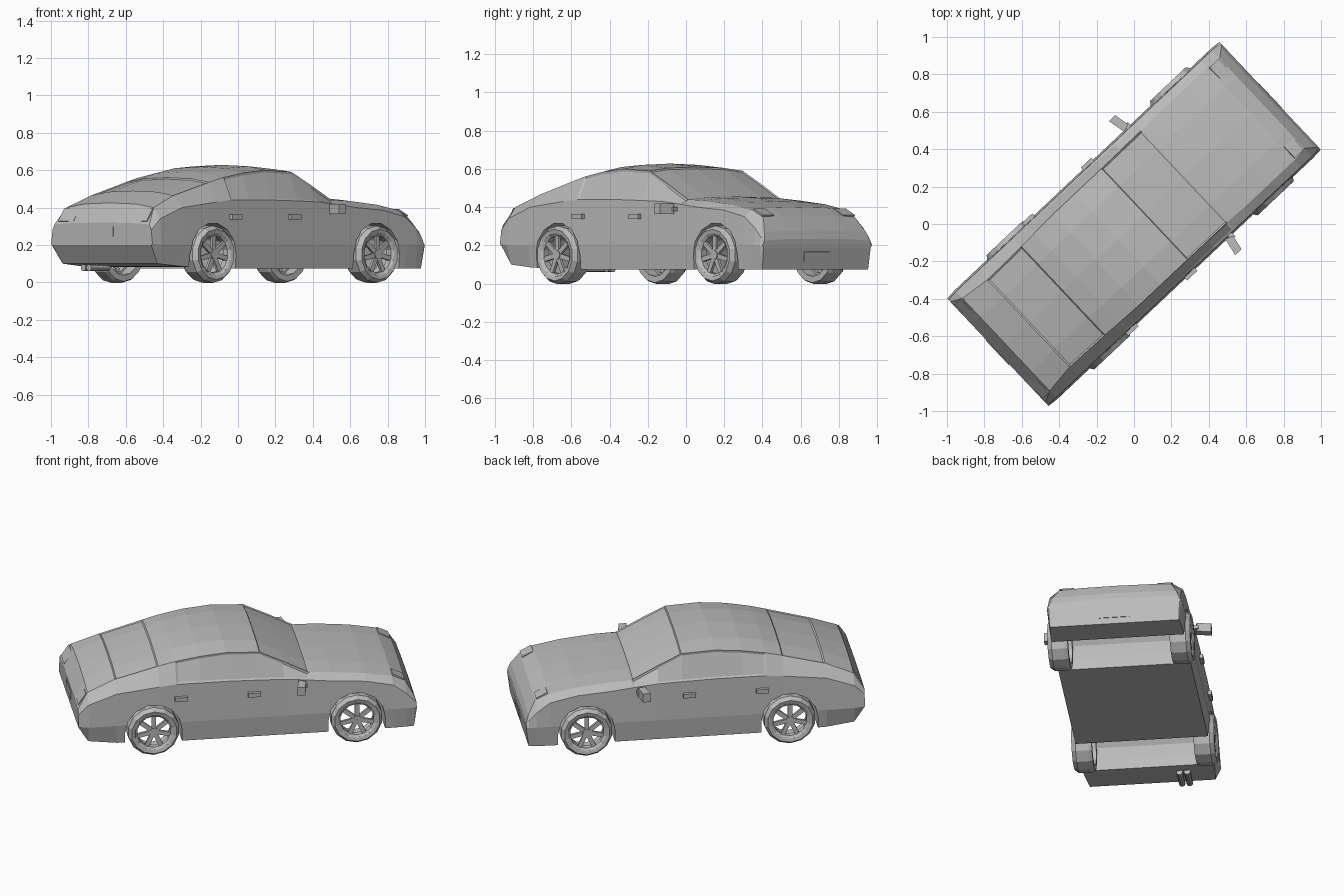
import bpy, bmesh
from math import sin, cos, pi, radians
from mathutils import Matrix, Vector

if "Cube" in bpy.data.objects:
    bpy.data.objects.remove(bpy.data.objects["Cube"])

HEADING = Matrix.Rotation(radians(43.3), 4, 'Z')   # the car is parked diagonally
AXLES = (0.645, -0.556)
WHEEL_R = 0.15

paint = bpy.data.materials.new("plain_grey")
paint.use_nodes = True
grey = (0.5, 0.5, 0.5, 1)
paint.diffuse_color = grey
paint.node_tree.nodes["Principled BSDF"].inputs["Base Color"].default_value = grey


def finish(name, bm):
    """Turn a bmesh built along the x axis into a finished object."""
    bmesh.ops.recalc_face_normals(bm, faces=bm.faces)
    mesh = bpy.data.meshes.new(name)
    bm.to_mesh(mesh)
    bm.free()
    mesh.transform(HEADING)
    mesh.materials.append(paint)
    ob = bpy.data.objects.new(name, mesh)
    bpy.context.scene.collection.objects.link(ob)
    return ob


def add_box(bm, loc, size, pitch=0, yaw=0, taper=1):
    made = bmesh.ops.create_cube(bm, size=1)["verts"]
    for v in made:
        if v.co.x > 0:
            v.co.y *= taper
    turn = Matrix.Rotation(yaw, 4, 'Z') @ Matrix.Rotation(pitch, 4, 'Y')
    bmesh.ops.transform(bm, verts=made, matrix=Matrix.Translation(loc) @ turn
                        @ Matrix.Diagonal((*size, 1)))


def box(name, loc, size, **turns):
    bm = bmesh.new()
    add_box(bm, loc, size, **turns)
    return finish(name, bm)


def bridge(bm, rings, close_rings=False):
    """Skin a list of vertex rings; returns faces keyed by (ring, column)."""
    faces, count = {}, len(rings[0])
    for i in range(len(rings) if close_rings else len(rings) - 1):
        a, b = rings[i], rings[(i + 1) % len(rings)]
        for j in range(count):
            k = (j + 1) % count
            faces[i, j] = bm.faces.new((a[j], a[k], b[k], b[j]))
    return faces


# Body stations, nose to tail:
# x, floor z, floor half width, half width, belt z, roof half width, roof edge z, centre z
STATIONS = [
    (1.0, .19, .385, .395, .21, .38, .225, .235),
    (.985, .075, .38, .397, .24, .365, .27, .28),
    (.94, .075, .385, .4, .29, .33, .345, .355),
    (.86, .075, .39, .4, .35, .34, .385, .4),
    (.7, .075, .39, .4, .385, .34, .415, .43),
    (.5, .075, .39, .4, .4, .34, .435, .45),
    (.372, .075, .39, .4, .415, .335, .44, .457),
    (.22, .075, .39, .4, .43, .335, .52, .536),
    (.077, .075, .39, .4, .435, .335, .59, .61),
    (-.12, .075, .39, .4, .44, .335, .6, .628),
    (-.28, .075, .39, .4, .44, .335, .585, .618),
    (-.42, .075, .39, .4, .44, .33, .56, .59),
    (-.52, .075, .39, .4, .43, .325, .535, .56),
    (-.775, .085, .385, .4, .4, .32, .465, .49),
    (-.94, .1, .37, .4, .34, .34, .4, .425),
    (-1.0, .2, .385, .395, .28, .37, .31, .32),
]


def section(bm, x, floor, w_floor, w, belt, w_roof, roof, top):
    half = [(0, floor), (w_floor, floor), (w, max(.2, floor + .005)), (w - .01, belt),
            (w_roof, roof), (w_roof * .6, roof + .75 * (top - roof)), (0, top)]
    ring = half + [(-y, z) for y, z in half[-2:0:-1]]
    return [bm.verts.new((x, y, z)) for y, z in ring]


bm = bmesh.new()
rings = [section(bm, *s) for s in STATIONS]
skin = bridge(bm, rings)
bm.faces.new(rings[0])
bm.faces.new(rings[-1])
bmesh.ops.recalc_face_normals(bm, faces=bm.faces)
xs = [s[0] for s in STATIONS]


def set_in_glass(front, rear, columns, border):
    rows = range(xs.index(front), xs.index(rear))
    bmesh.ops.inset_region(bm, faces=[skin[i, j] for i in rows for j in columns],
                           thickness=border, depth=-.006, use_even_offset=True)


# Windscreen, rear window and both side windows
set_in_glass(.372, .077, range(4, 8), .008)
set_in_glass(-.52, -.775, range(4, 8), .008)
for column in (3, 8):
    set_in_glass(.372, -.42, [column], .012)
body = finish("body_shell", bm)

# Wheel wells run across the full width
for axle in AXLES:
    arch = [(axle + .168 * cos(pi * k / 7), WHEEL_R + .168 * sin(pi * k / 7)) for k in range(8)]
    arch += [(axle - .168, -.05), (axle + .168, -.05)]
    bm = bmesh.new()
    ends = [[bm.verts.new((x, y, z)) for x, z in arch] for y in (-.6, .6)]
    bridge(bm, ends)
    for end in ends:
        bm.faces.new(end)
    cutter = finish("wheel_well_cutter", bm)
    cutter.hide_render = True
    cut = body.modifiers.new("wheel_well", 'BOOLEAN')
    cut.operation, cut.solver, cut.object = 'DIFFERENCE', 'EXACT', cutter
    bpy.context.view_layer.update()
    shape = bpy.data.meshes.new_from_object(
        body.evaluated_get(bpy.context.evaluated_depsgraph_get()))
    body.modifiers.clear()
    body.data = shape
    bpy.data.objects.remove(cutter)


# Wheels: open tyre ring, spokes and hub
def lathe(bm, profile, axle, sides):
    rings = []
    for k in range(sides):
        a = 2 * pi * (k + .5) / sides
        rings.append([bm.verts.new((axle + r * cos(a), y, WHEEL_R + r * sin(a)))
                      for r, y in profile])
    bridge(bm, rings, close_rings=True)


def wheel(axle, side):
    bm = bmesh.new()
    lathe(bm, [(.112, side * .3), (.145, side * .3), (.153, side * .32), (.153, side * .395),
               (.135, side * .42), (.112, side * .415)], axle, 14)
    finish("tyre", bm)
    bm = bmesh.new()
    lathe(bm, [(.1, side * .37), (.115, side * .37), (.115, side * .417), (.1, side * .405)],
          axle, 14)
    spokes = 7
    for k in range(spokes):
        a = 2 * pi * k / spokes + pi / 2
        add_box(bm, (axle + .062 * cos(a), side * .397, WHEEL_R + .062 * sin(a)),
                (.09, .016, .026), pitch=-a)
    lathe(bm, [(.001, side * .385), (.026, side * .385), (.026, side * .41),
               (.001, side * .41)], axle, 10)
    finish("spoked_rim", bm)


for side in (1, -1):
    for axle in AXLES:
        wheel(axle, side)
    # Door handles
    for x in (.038, -.394):
        box("door_handle", (x, side * .402, .35), (.075, .025, .026))
    # Mirrors on short stalks
    box("mirror", (.312, side * .447, .392), (.045, .1, .055), yaw=side * .2, taper=.85)
    box("mirror_stalk", (.335, side * .39, .39), (.03, .06, .022))
    # Lamps as thin plates lying on the sloping corners
    box("headlight", (.9, side * .29, .372), (.075, .085, .008), pitch=.46)
    box("tail_light", (-.97, side * .285, .36), (.08, .12, .008), pitch=-.98)

# Number plates, left blank
box("front_plate", (.994, 0, .14), (.009, .18, .055), pitch=.13)
box("rear_plate", (-1.0, 0, .272), (.009, .18, .055))

# Twin exhaust pipes
for y in (.175, .22):
    bm = bmesh.new()
    lie = Matrix.Translation(Vector((-.86, y, .078))) @ Matrix.Rotation(pi / 2, 4, 'Y')
    bmesh.ops.create_cone(bm, cap_ends=True, segments=10, radius1=.019, radius2=.019,
                          depth=.14, matrix=lie)
    finish("exhaust_pipe", bm)
